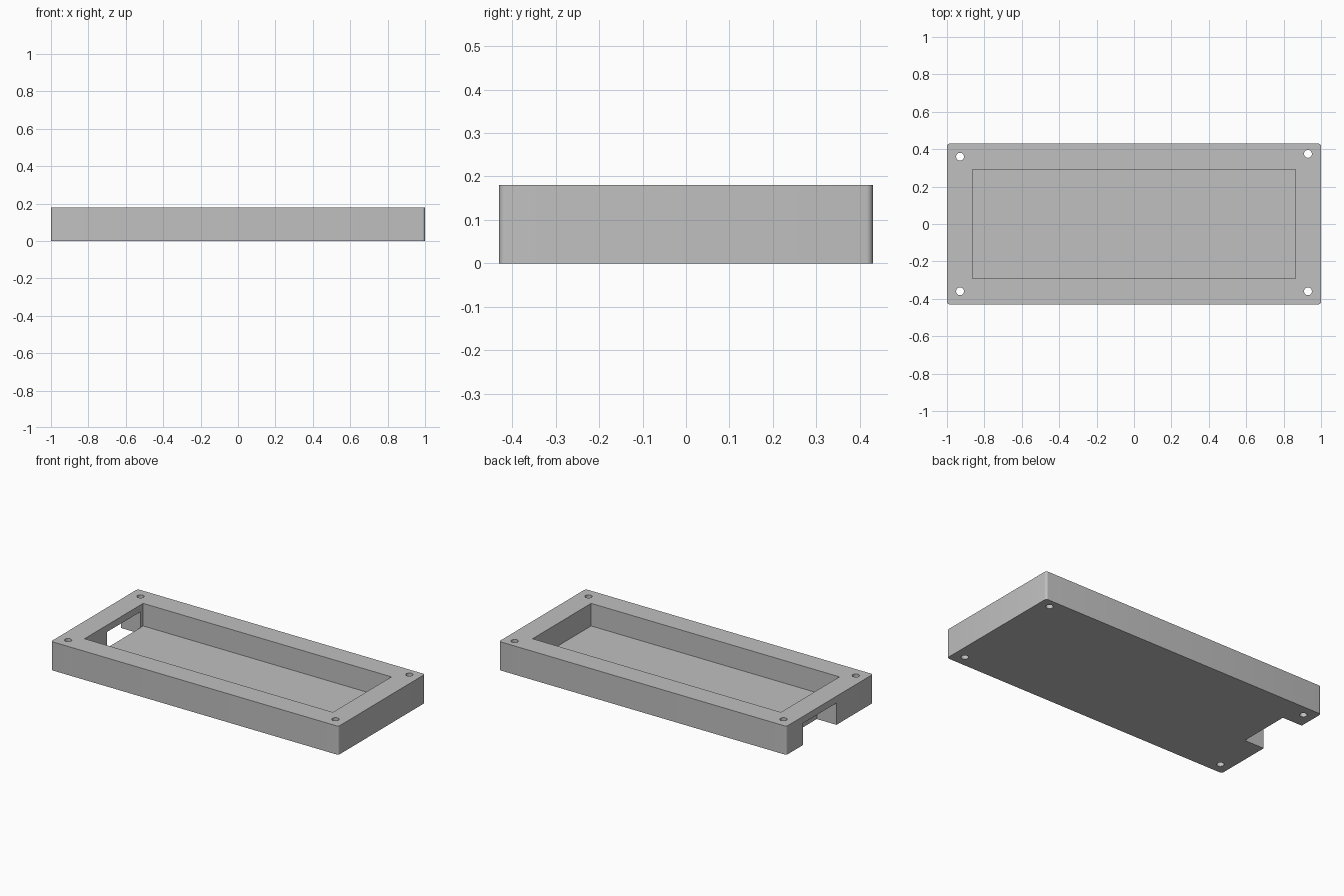
import bpy
import bmesh
from mathutils import Matrix

default = bpy.data.objects.get("Cube")
if default:
    bpy.data.objects.remove(default, do_unlink=True)

HEIGHT = 0.18
HALF_X, HALF_Y = 1.0, 0.43
CAVITY_X, CAVITY_Y = 0.864, 0.291
FLOOR = 0.038

grey = bpy.data.materials.new("light grey")
grey.use_nodes = True
colour = (0.53, 0.53, 0.53, 1)
grey.diffuse_color = colour
grey.node_tree.nodes["Principled BSDF"].inputs["Base Color"].default_value = colour


def make_object(name, bm):
    bmesh.ops.recalc_face_normals(bm, faces=bm.faces)
    mesh = bpy.data.meshes.new(name)
    bm.to_mesh(mesh)
    bm.free()
    mesh.materials.append(grey)
    obj = bpy.data.objects.new(name, mesh)
    bpy.context.collection.objects.link(obj)
    return obj


def box(name, low, high, corner=0.0):
    """Box between two corners, optionally with rounded upright edges."""
    bm = bmesh.new()
    bmesh.ops.create_cube(bm, size=1)
    for v in bm.verts:
        v.co = [high[i] if v.co[i] > 0 else low[i] for i in range(3)]
    if corner:
        upright = [e for e in bm.edges
                   if abs(e.verts[0].co.z - e.verts[1].co.z) > HEIGHT / 2]
        bmesh.ops.bevel(bm, geom=upright, offset=corner, segments=6,
                        profile=0.5, affect='EDGES')
    return make_object(name, bm)


def drill(name, x, y):
    bm = bmesh.new()
    bmesh.ops.create_cone(bm, cap_ends=True, segments=32, radius1=0.021,
                          radius2=0.021, depth=HEIGHT * 2,
                          matrix=Matrix.Translation((x, y, HEIGHT / 2)))
    return make_object(name, bm)


# Tray body with rounded corners
tray = box("tray", (-HALF_X, -HALF_Y, 0), (HALF_X, HALF_Y, HEIGHT), 0.015)

# Open cavity and the cable notch under the rim at one end
cutters = [
    box("cavity_cutter", (-CAVITY_X, -CAVITY_Y, FLOOR),
        (CAVITY_X, CAVITY_Y, HEIGHT * 2)),
    box("notch_cutter", (-1.2, -0.067, -0.1), (-CAVITY_X + 0.001, 0.263, 0.137)),
]

# Screw holes, one of them set slightly closer to the edge
for i, (x, y) in enumerate([(-0.93, -0.36), (0.93, -0.36), (-0.93, 0.36), (0.93, 0.375)]):
    cutters.append(drill(f"screw_hole_cutter_{i + 1}", x, y))

bpy.ops.object.select_all(action='DESELECT')
bpy.context.view_layer.objects.active = tray
tray.select_set(True)
for cutter in cutters:
    cutter.hide_render = True
    mod = tray.modifiers.new(cutter.name, 'BOOLEAN')
    mod.operation = 'DIFFERENCE'
    mod.solver = 'EXACT'
    mod.object = cutter
    bpy.ops.object.modifier_apply(modifier=mod.name)
    bpy.data.objects.remove(cutter, do_unlink=True)

bpy.ops.object.shade_smooth_by_angle()
